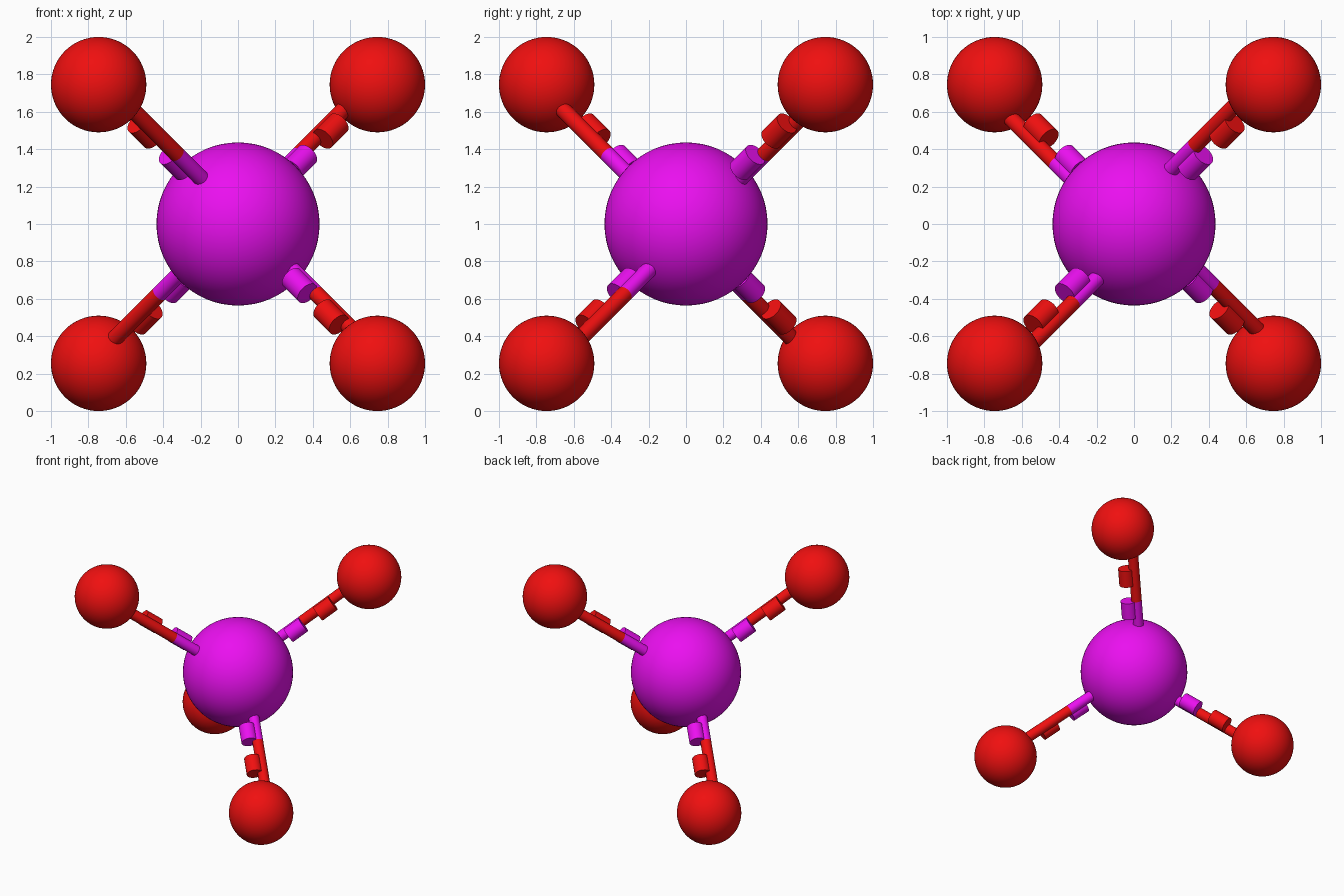
import bpy
from mathutils import Vector

if "Cube" in bpy.data.objects:
    bpy.data.objects.remove(bpy.data.objects["Cube"])

CENTRE = Vector((0, 0, 1))
REACH = 0.745      # atom distance along each axis


def material(name, rgb):
    m = bpy.data.materials.new(name)
    m.diffuse_color = (*rgb, 1)
    m.use_nodes = True
    m.node_tree.nodes["Principled BSDF"].inputs["Base Color"].default_value = m.diffuse_color
    return m


purple = material("purple", (0.83, 0.005, 0.87))
red = material("red", (0.87, 0.005, 0.005))


def finish(name, mat):
    ob = bpy.context.object
    ob.name = name
    ob.data.materials.append(mat)
    bpy.ops.object.shade_smooth_by_angle()


def ball(name, pos, r, mat):
    bpy.ops.mesh.primitive_uv_sphere_add(segments=64, ring_count=32, radius=r, location=pos)
    finish(name, mat)


def rod(name, a, b, r, mat):
    bpy.ops.mesh.primitive_cylinder_add(vertices=32, radius=r, depth=(b - a).length,
                                        location=(a + b) / 2)
    bpy.context.object.rotation_euler = (b - a).to_track_quat('Z', 'Y').to_euler()
    finish(name, mat)


# central atom
ball("centre_atom", CENTRE, 0.436, purple)

# four tetrahedral arms, each with an outer atom, a solid bond and a dashed bond
for i, d in enumerate([(1, 1, 1), (-1, -1, 1), (1, -1, -1), (-1, 1, -1)], 1):
    d = Vector(d)
    side = -d.cross(Vector((0, 0, 1))) * 0.047
    ball(f"outer_atom_{i}", CENTRE + d * REACH, 0.255, red)

    # solid bond, offset sideways and coloured half and half
    for part, t0, t1, mat in [("inner", 0, 0.372, purple), ("outer", 0.372, REACH, red)]:
        rod(f"solid_bond_{part}_{i}", CENTRE + d * t0 + side, CENTRE + d * t1 + side, 0.043, mat)

    # dashes on the axis
    for part, t0, t1, mat in [("inner", 0.287, 0.371, purple), ("outer", 0.455, 0.539, red)]:
        rod(f"bond_dash_{part}_{i}", CENTRE + d * t0, CENTRE + d * t1, 0.064, mat)
